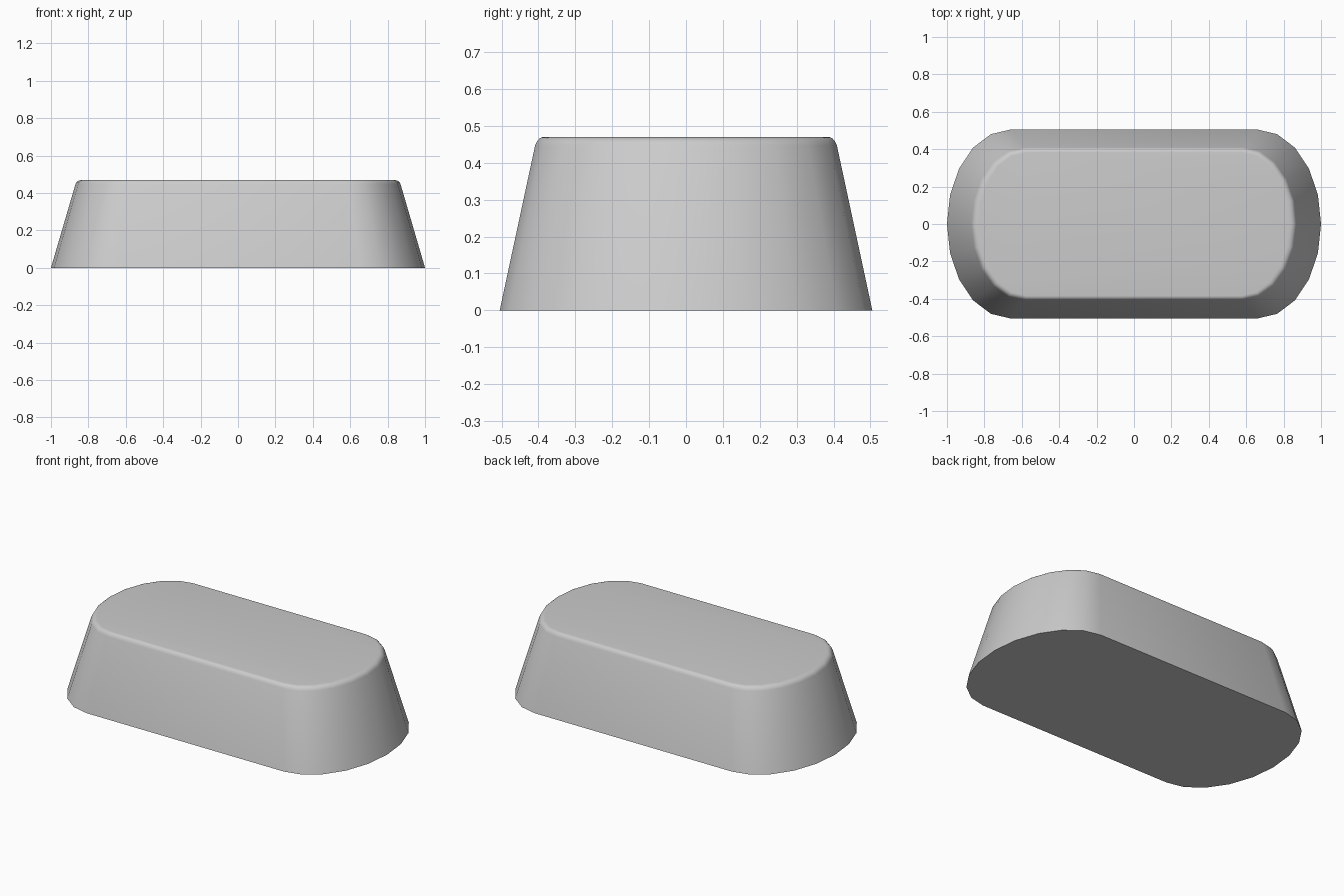
import bpy, bmesh, math

if "Cube" in bpy.data.objects:
    bpy.data.objects.remove(bpy.data.objects["Cube"])

SEG = 10  # segments on each rounded end


def outline(x_end, x_straight, y_half):
    """Oblong outline: straight sides joined by half-elliptical ends."""
    pts = []
    for side in (1, -1):
        for i in range(SEG + 1):
            t = -math.pi / 2 + math.pi * i / SEG
            x = x_straight + (x_end - x_straight) * math.cos(t)
            pts.append((side * x, side * y_half * math.sin(t)))
    return pts


# Levels from base to top: z, end x, end of straight side, half depth
levels = [
    (0.0, 1.0, 0.66, 0.505),
    (0.447, 0.869, 0.583, 0.409),
    (0.458, 0.863, 0.581, 0.404),
    (0.465, 0.854, 0.579, 0.398),
    (0.469, 0.843, 0.577, 0.391),
    (0.470, 0.830, 0.575, 0.383),
]

# Tapered body with softened top rim
bm = bmesh.new()
rings = [[bm.verts.new((x, y, z)) for x, y in outline(*dims)]
         for z, *dims in levels]
for low, high in zip(rings, rings[1:]):
    n = len(low)
    for i in range(n):
        j = (i + 1) % n
        bm.faces.new((low[i], low[j], high[j], high[i]))

# Flat underside and top
bm.faces.new(list(reversed(rings[0])))
bm.faces.new(rings[-1])
bmesh.ops.recalc_face_normals(bm, faces=bm.faces)

mesh = bpy.data.meshes.new("tapered_block")
bm.to_mesh(mesh)
bm.free()
block = bpy.data.objects.new("tapered_block", mesh)
bpy.context.collection.objects.link(block)

# Smooth walls, crisp base edge
bpy.context.view_layer.objects.active = block
block.select_set(True)
bpy.ops.object.shade_smooth_by_angle(angle=math.radians(35))
